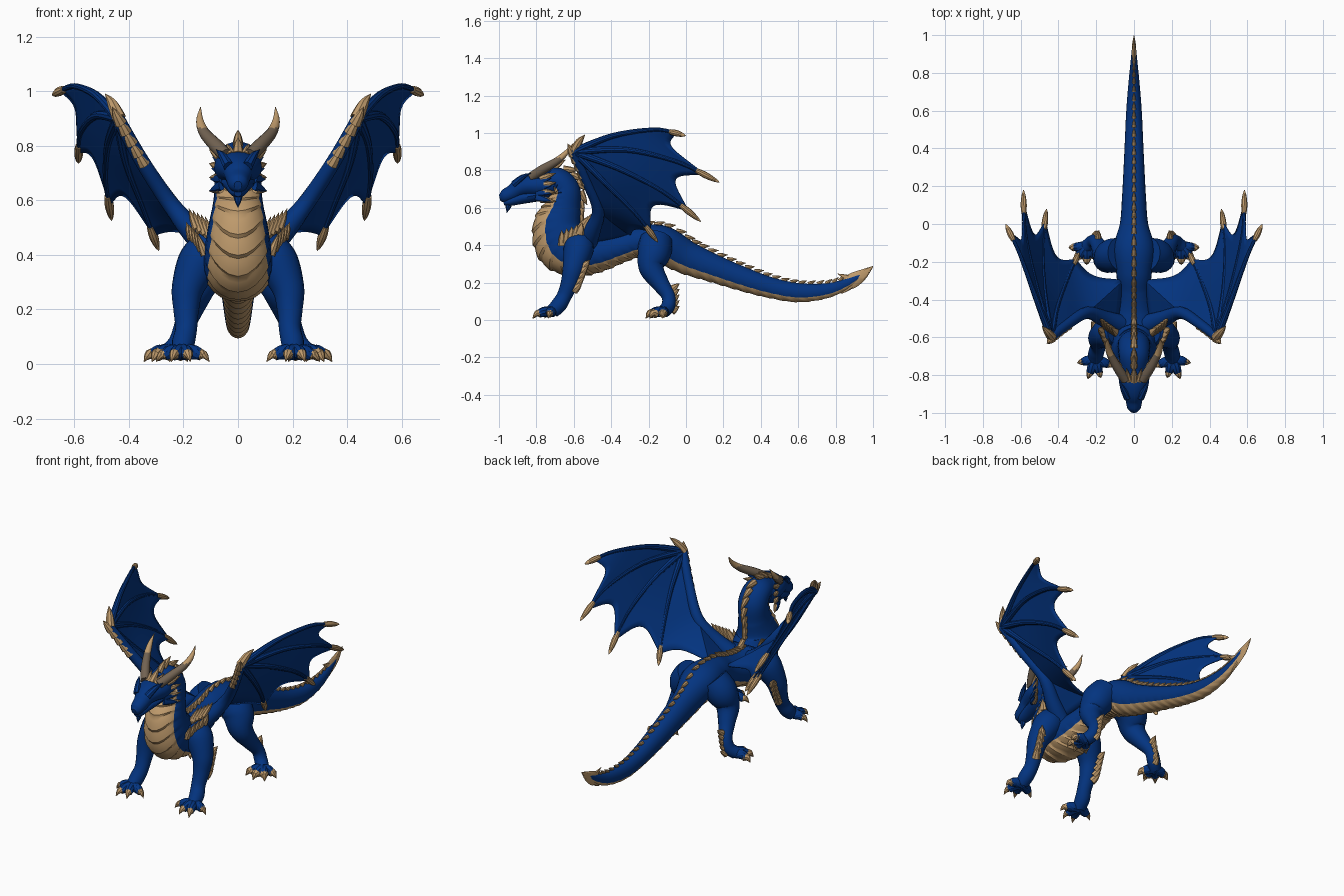
import bpy, bmesh, math
from mathutils import Vector

cube = bpy.data.objects.get("Cube")
if cube:
    bpy.data.objects.remove(cube, do_unlink=True)

X = Vector((1, 0, 0))
UP = Vector((0, 0, 1))


def material(name, rgb):
    m = bpy.data.materials.new(name)
    m.use_nodes = True
    m.diffuse_color = (*rgb, 1)
    m.node_tree.nodes["Principled BSDF"].inputs["Base Color"].default_value = (*rgb, 1)
    return m


BLUE = material("deep blue scales", (0.001, 0.034, 0.215))
TAN = material("tan horn plates", (0.52, 0.325, 0.15))
GREY = material("grey brown horn", (0.17, 0.125, 0.085))


def sample(p, s):
    """Smooth curve through position-and-radius points."""
    i = min(int(s), len(p) - 2)
    f = s - i
    a, b, c, d = p[max(i - 1, 0)], p[i], p[i + 1], p[min(i + 2, len(p) - 1)]
    return (b + (c - a) * (f / 2) + (a * 2 - b * 5 + c * 4 - d) * (f * f / 2)
            + (b * 3 - a - c * 3 + d) * (f ** 3 / 2))


def frame(p, s):
    """Centre, tangent, underside direction, side direction and radii."""
    q = sample(p, s)
    t = sample(p, min(s + 0.05, len(p) - 1)) - sample(p, max(s - 0.05, 0))
    t = Vector(t[:3]).normalized()
    n = t.cross(X)
    n = n.normalized() if n.length > 0.01 else -UP
    return Vector(q[:3]), t, n, n.cross(t), max(q[3], 0.001), max(q[4], 0.001)


def loft(bm, p, sides=12, steps=5, mat=0, belly=False):
    """Skin a tube along the points; a belly gets overlapping chevron plates."""
    last = len(p) - 1
    rings = []
    for k in range(last * steps + 1):
        ring = []
        for j in range(sides):
            a = math.tau * j / sides
            low = max(0, math.cos(a)) if belly else 0
            c, t, n, side, rx, rn = frame(p, min(k / steps + 0.45 * low * low, last))
            bump = 1 + 0.06 * ((k % 5) / 4 - 0.5) * (low > 0.45)
            ring.append(bm.verts.new(c + (n * math.cos(a) * rn + side * math.sin(a) * rx) * bump))
        rings.append(ring)
    for r0, r1 in zip(rings, rings[1:]):
        for j in range(sides):
            f = bm.faces.new((r0[j], r0[j - 1], r1[j - 1], r1[j]))
            under = min((j - 1) % sides, sides - 1 - (j - 1) % sides) < 4
            f.material_index = 1 if belly and under else mat
    for ring in (rings[0], rings[-1]):
        bm.faces.new(ring).material_index = mat


def pts(rows):
    """Rows of x, y, z, radius."""
    return [Vector((*r, r[3])) for r in rows]


def mid_pts(rows):
    """Rows of y, z, half width, half depth on the centre plane."""
    return [Vector((0, *r)) for r in rows]


def spike(bm, base, tip, r, flat=1.0, bend=0.0):
    base, tip = Vector(base), Vector(tip)
    mid = base.lerp(tip, 0.5) + UP * bend
    loft(bm, [Vector((*c, r * k * flat, r * k)) for c, k in ((base, 1), (mid, 0.72), (tip, 0.03))],
         8, 3)


def finish(bm, name, mats, mirror=False, thick=0):
    bmesh.ops.recalc_face_normals(bm, faces=bm.faces)
    me = bpy.data.meshes.new(name)
    bm.to_mesh(me)
    bm.free()
    ob = bpy.data.objects.new(name, me)
    bpy.context.collection.objects.link(ob)
    for m in mats:
        me.materials.append(m)
    if thick:
        ob.modifiers.new("thickness", "SOLIDIFY").thickness = thick
    if mirror:
        ob.modifiers.new("mirror", "MIRROR").use_mirror_merge = False
    bpy.ops.object.select_all(action="DESELECT")
    ob.select_set(True)
    bpy.context.view_layer.objects.active = ob
    bpy.ops.object.shade_smooth_by_angle(angle=math.radians(32))


# Neck, trunk and tail in one skin
spine = mid_pts([
    (-0.76, 0.73, 0.07, 0.065), (-0.69, 0.745, 0.08, 0.07), (-0.645, 0.69, 0.085, 0.08),
    (-0.66, 0.60, 0.09, 0.10), (-0.685, 0.50, 0.11, 0.135), (-0.655, 0.40, 0.125, 0.15),
    (-0.58, 0.35, 0.125, 0.12), (-0.47, 0.355, 0.11, 0.10), (-0.35, 0.39, 0.09, 0.085),
    (-0.25, 0.42, 0.095, 0.085), (-0.13, 0.405, 0.11, 0.10), (0, 0.335, 0.075, 0.09),
    (0.15, 0.275, 0.063, 0.075), (0.3, 0.22, 0.055, 0.065), (0.45, 0.173, 0.048, 0.056),
    (0.6, 0.146, 0.041, 0.051), (0.75, 0.156, 0.029, 0.04), (0.86, 0.195, 0.018, 0.027),
    (0.95, 0.25, 0.009, 0.011)])
bm = bmesh.new()
loft(bm, spine, 24, 12, 0, True)
finish(bm, "body", [BLUE, TAN])

# Row of spines from crown to tail
bm = bmesh.new()
s = 0.4
while s < 16.8:
    c, t, n, side, rx, rn = frame(spine, s)
    h = 0.085 - 0.0027 * s
    base = c - n * rn * 0.96
    spike(bm, base, base - n * h * 0.42 + t * h * 0.95, h * 0.27, 0.85)
    s += 0.34
finish(bm, "back_spines", [TAN])

# Spade at the end of the tail
bm = bmesh.new()
loft(bm, mid_pts([(0.83, 0.18, 0.008, 0.02), (0.88, 0.205, 0.011, 0.04),
                  (0.94, 0.24, 0.011, 0.03), (1.0, 0.287, 0.001, 0.002)]), 8)
spike(bm, (0, 0.89, 0.215), (0, 0.81, 0.247), 0.018, 0.5)
spike(bm, (0, 0.89, 0.19), (0, 0.83, 0.14), 0.018, 0.5)
finish(bm, "tail_spade", [TAN])

# Head and lower jaw
bm = bmesh.new()
loft(bm, mid_pts([(-0.997, 0.655, 0.014, 0.015), (-0.975, 0.66, 0.035, 0.034),
                  (-0.93, 0.68, 0.045, 0.042), (-0.89, 0.705, 0.057, 0.05),
                  (-0.84, 0.718, 0.076, 0.058), (-0.78, 0.72, 0.088, 0.066),
                  (-0.71, 0.73, 0.078, 0.07)]), 20)
finish(bm, "head", [BLUE])
bm = bmesh.new()
loft(bm, mid_pts([(-0.975, 0.625, 0.014, 0.012), (-0.945, 0.633, 0.032, 0.024),
                  (-0.88, 0.652, 0.046, 0.032), (-0.8, 0.668, 0.062, 0.035),
                  (-0.74, 0.69, 0.06, 0.04)]), 16)
spike(bm, (0, -0.945, 0.625), (0, -0.958, 0.573), 0.018)
finish(bm, "lower_jaw", [BLUE])

# Brows, cheek frill and crown
bm = bmesh.new()
spike(bm, (0.035, -0.92, 0.725), (0.08, -0.83, 0.785), 0.02, 1, 0.008)
for i in range(5):
    z = 0.655 + 0.027 * i
    spike(bm, (0.06, -0.8, z), (0.105 - 0.004 * i, -0.72, z - 0.02 + 0.014 * i), 0.02, 0.6)
finish(bm, "cheek_frill", [BLUE], True)
bm = bmesh.new()
for i in range(4):
    z = 0.645 + 0.037 * i
    spike(bm, (0.065, -0.775, z), (0.105, -0.695, z - 0.012 + 0.014 * i), 0.02, 0.8)
spike(bm, (0.025, -0.83, 0.765), (0.04, -0.765, 0.808), 0.016)
finish(bm, "frill_tips", [TAN], True)
bm = bmesh.new()
spike(bm, (0, -0.83, 0.765), (0, -0.755, 0.83), 0.022)
finish(bm, "crown_spike", [TAN])

# Horns, pale towards the tip
bm = bmesh.new()
loft(bm, pts([(0.045, -0.825, 0.765, 0.026), (0.085, -0.765, 0.805, 0.025),
              (0.125, -0.69, 0.85, 0.02), (0.14, -0.64, 0.895, 0.013),
              (0.137, -0.605, 0.942, 0.001)]), 12)
for f in bm.faces:
    f.material_index = int(f.calc_center_median().z > 0.865)
finish(bm, "horns", [GREY, TAN], True)


def leg(name, rows, toes, claw):
    """Leg tube, toes fanning from its last point, and claws."""
    bm = bmesh.new()
    claws = bmesh.new()
    loft(bm, pts(rows), 16, 6)
    foot = Vector(rows[-1][:3])
    for x, y in toes:
        tip = Vector((x, y, 0.008))
        knuckle = foot.lerp(tip, 0.45) + UP * 0.014
        end = foot.lerp(tip, 0.7) + UP * 0.012
        loft(bm, pts([(*foot, 0.03), (*knuckle, 0.027), (*end, 0.02)]), 10)
        spike(claws, foot.lerp(tip, 0.6) + UP * 0.013, tip, claw, 1, 0.012)
    finish(bm, name + "_legs", [BLUE], True)
    finish(claws, name + "_claws", [TAN], True)


leg("front", [(0.09, -0.57, 0.43, 0.07), (0.14, -0.575, 0.375, 0.08), (0.183, -0.6, 0.28, 0.06),
              (0.19, -0.622, 0.2, 0.047), (0.19, -0.65, 0.13, 0.04), (0.2, -0.68, 0.08, 0.042),
              (0.205, -0.715, 0.045, 0.037)],
    [(0.30, -0.735), (0.245, -0.82), (0.175, -0.815), (0.105, -0.755)], 0.022)
leg("hind", [(0.07, -0.16, 0.42, 0.09), (0.12, -0.17, 0.36, 0.09), (0.15, -0.185, 0.28, 0.068),
             (0.175, -0.14, 0.2, 0.048), (0.2, -0.095, 0.13, 0.037), (0.22, -0.095, 0.075, 0.037),
             (0.25, -0.12, 0.045, 0.036)],
    [(0.345, -0.125), (0.315, -0.195), (0.25, -0.215), (0.185, -0.19)], 0.026)

# Spurs behind elbows and hocks, and spikes over the shoulder
bm = bmesh.new()
for i in range(5):
    k = i / 4
    z = 0.16 + 0.03 * i
    spike(bm, (0.2, -0.6 + 0.05 * k, z), (0.225, -0.555 + 0.04 * k, z + 0.04), 0.026, 0.9)
    z = 0.045 + 0.03 * i
    spike(bm, (0.215 - 0.025 * k, -0.075, z), (0.205 - 0.02 * k, -0.035, z + 0.03), 0.02, 0.9)
    spike(bm, (0.12 + 0.05 * k, -0.66 + 0.09 * k, 0.4 + 0.06 * k),
          (0.15 + 0.04 * k, -0.665 + 0.11 * k, 0.48 + 0.04 * k), 0.024, 0.7)
    spike(bm, (0.09 + 0.06 * k, -0.58 + 0.04 * k, 0.45 + 0.04 * k),
          (0.12 + 0.06 * k, -0.55 + 0.05 * k, 0.54 + 0.03 * k), 0.024, 0.7)
finish(bm, "limb_spurs", [TAN], True)

# Wing bones: arm, then four fingers fanning from the wrist
wrist = (0.44, -0.6, 0.9)
arm = pts([(0.08, -0.53, 0.41, 0.055), (0.16, -0.5, 0.48, 0.044), (0.25, -0.47, 0.59, 0.032),
           (0.35, -0.53, 0.74, 0.027), (*wrist, 0.024)])
fingers = [pts([(*wrist, 0.021), (*a, 0.015), (*b, 0.011), (*c, 0.008)]) for a, b, c in (
    ((0.52, -0.39, 0.985), (0.60, -0.17, 1.018), (0.68, 0.0, 0.985)),
    ((0.52, -0.32, 0.91), (0.575, -0.06, 0.85), (0.585, 0.18, 0.735)),
    ((0.475, -0.36, 0.81), (0.485, -0.13, 0.69), (0.463, 0.08, 0.525)),
    ((0.41, -0.44, 0.74), (0.35, -0.28, 0.58), (0.29, -0.15, 0.415)))]
bm = bmesh.new()
claws = bmesh.new()
loft(bm, arm, 14)
for p in fingers:
    loft(bm, p[:3] + [sample(p, 2.6)], 10)
    loft(claws, [Vector((*sample(p, k)[:3], r, r)) for k, r in
                 ((2.42, 0.013), (2.6, 0.017), (2.82, 0.011), (3, 0.001))], 10)
spike(claws, (0.435, -0.6, 0.9), (0.487, -0.54, 0.99), 0.026, 1, 0.01)
for i in range(5):
    c, t, n, side, rx, rn = frame(arm, 2.9 + 0.22 * i)
    base = c + Vector((0.004, -0.014, 0.006))
    spike(claws, base, base + t * 0.06 + Vector((0.004, -0.008, 0.012)), 0.025, 0.9)
finish(bm, "wing_bones", [BLUE], True)
finish(claws, "wing_claws", [TAN], True)

# Wing membrane with scalloped trailing edge, the last panel running to the flank
inner, root = [pts([(*wrist, 0), (0.35, -0.53, 0.74, 0), (0.24, -0.46, 0.58, 0), end])
               for end in ((0.06, -0.3, 0.45, 0), (0.08, -0.5, 0.41, 0))]
edges = fingers + [inner, root]
ENDS = [0.87] * 4 + [1, 1]
SCALLOP = [0.15] * 3 + [0.07, 0]
bm = bmesh.new()
COLS, ROWS = 12, 14
for i, depth in enumerate(SCALLOP):
    p, q = edges[i], edges[i + 1]
    grid = []
    for c in range(COLS + 1):
        v = c / COLS
        reach = ENDS[i] * (1 - v) + ENDS[i + 1] * v - depth * math.sin(math.pi * v)
        col = []
        for r in range(ROWS + 1):
            k = 3 * reach * (0.02 + 0.98 * r / ROWS)
            col.append(bm.verts.new(sample(p, k).lerp(sample(q, k), v)[:3]))
        grid.append(col)
    for a, b in zip(grid, grid[1:]):
        for r in range(ROWS):
            bm.faces.new((a[r], a[r + 1], b[r + 1], b[r]))
bmesh.ops.remove_doubles(bm, verts=bm.verts, dist=0.0005)
finish(bm, "wing_membrane", [BLUE], True, 0.006)
